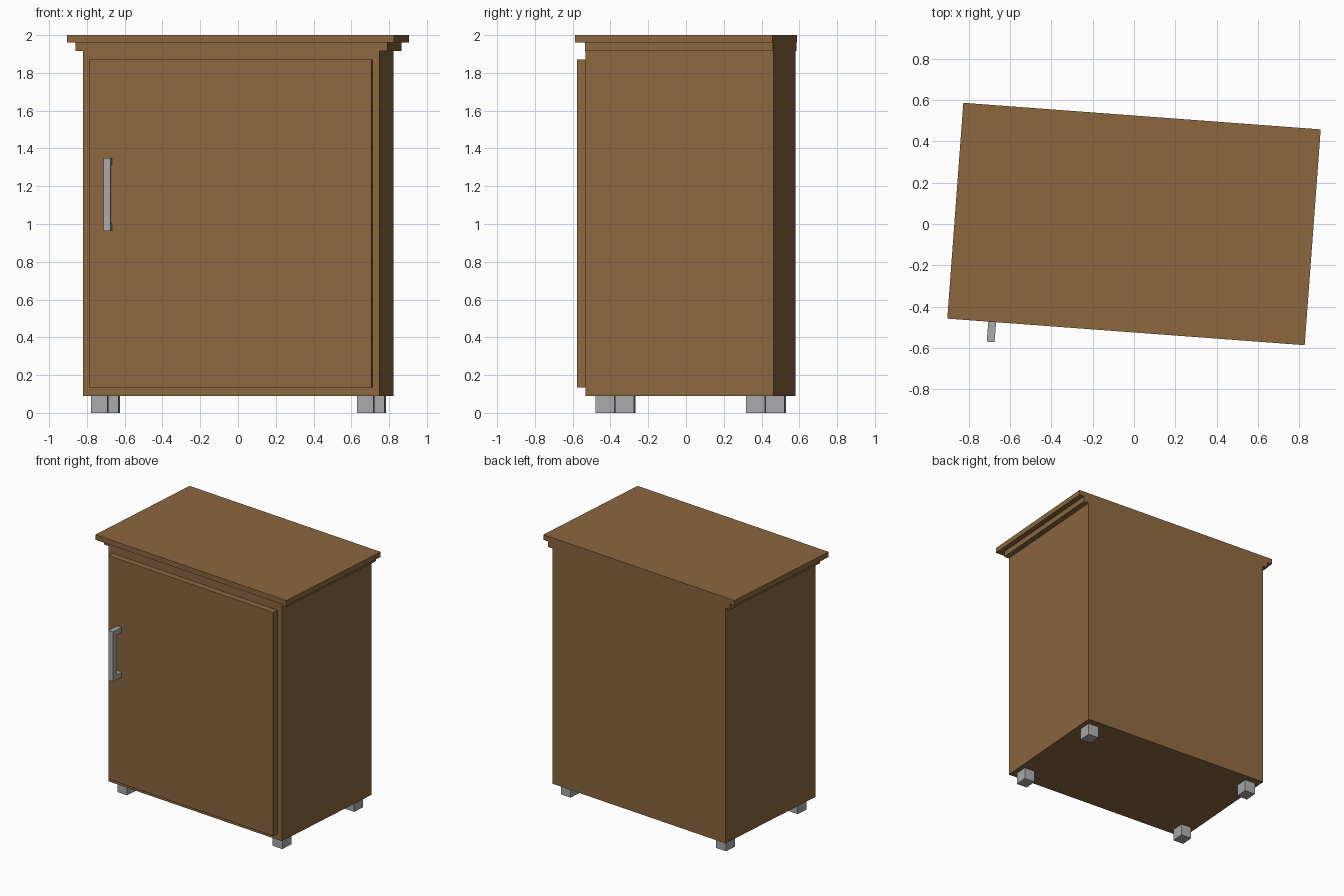
import bpy, bmesh, math
from mathutils import Matrix

if "Cube" in bpy.data.objects:
    bpy.data.objects.remove(bpy.data.objects["Cube"])

TURN = Matrix.Rotation(math.radians(-4.25), 4, 'Z')  # whole cabinet is slightly turned


def material(name, rgb):
    m = bpy.data.materials.new(name)
    m.diffuse_color = (*rgb, 1)
    m.use_nodes = True
    m.node_tree.nodes["Principled BSDF"].inputs["Base Color"].default_value = m.diffuse_color
    return m


wood = material("brown wood", (0.262, 0.136, 0.049))
metal = material("grey metal", (0.40, 0.40, 0.41))


def boxes(name, mat, *extents):
    """One object from boxes given as (x0, x1, y0, y1, z0, z1)."""
    bm = bmesh.new()
    for x0, x1, y0, y1, z0, z1 in extents:
        mtx = (Matrix.Translation(((x0 + x1) / 2, (y0 + y1) / 2, (z0 + z1) / 2))
               @ Matrix.Diagonal((x1 - x0, y1 - y0, z1 - z0, 1)))
        bmesh.ops.create_cube(bm, size=1, matrix=mtx)
    bm.transform(TURN)
    me = bpy.data.meshes.new(name)
    bm.to_mesh(me)
    bm.free()
    me.materials.append(mat)
    ob = bpy.data.objects.new(name, me)
    bpy.context.collection.objects.link(ob)
    return ob


BACK, FRONT = 0.524, -0.475

# carcass, stepped moulding and top, all flush at the back
boxes("cabinet_body", wood, (-0.787, 0.787, FRONT, BACK, 0.09, 1.917))
boxes("top_moulding", wood, (-0.828, 0.828, FRONT, BACK, 1.917, 1.96))
boxes("top_board", wood, (-0.868, 0.868, -0.524, BACK, 1.96, 2.0))

# overlay door
boxes("door", wood, (-0.751, 0.748, -0.524, FRONT, 0.135, 1.872))

# handle: upright bar on two posts
hx = (-0.669, -0.631)
boxes("door_handle", metal,
      (*hx, -0.621, -0.573, 0.962, 1.35),
      (*hx, -0.573, -0.524, 0.962, 1.002),
      (*hx, -0.573, -0.524, 1.31, 1.35))

# feet
for side, sx in (("left", -0.75), ("right", 0.662)):
    for end, sy in (("front", -0.425), ("back", 0.374)):
        boxes(f"{end}_{side}_foot", metal, (sx, sx + 0.088, sy, sy + 0.1, 0, 0.09))
